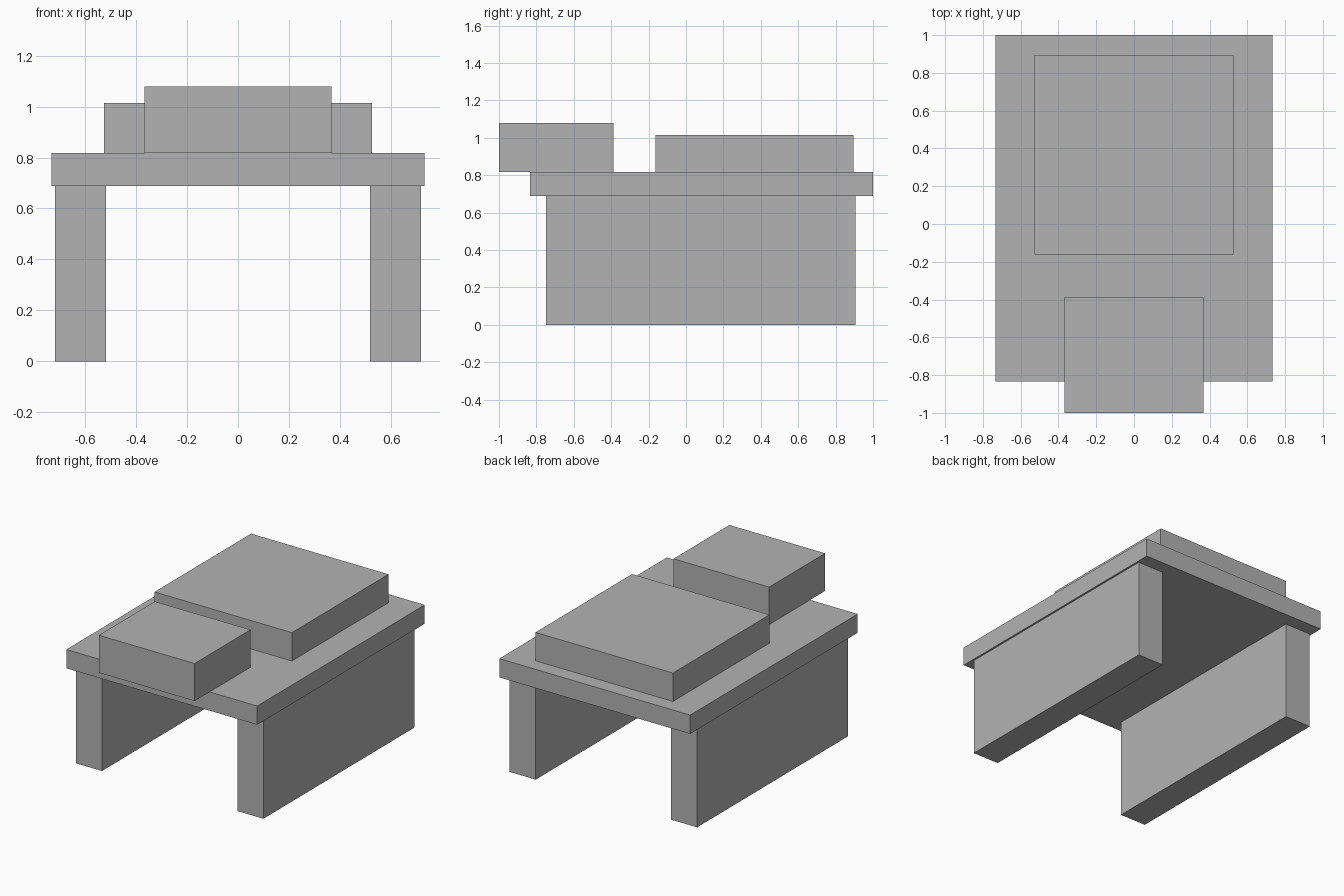
import bpy
from mathutils import Matrix, Vector
import bmesh

cube = bpy.data.objects.get("Cube")
if cube:
    bpy.data.objects.remove(cube, do_unlink=True)

# Single plain grey finish
grey = bpy.data.materials.new("plain_grey")
grey.use_nodes = True
colour = (0.45, 0.45, 0.45, 1)
grey.diffuse_color = colour
grey.node_tree.nodes["Principled BSDF"].inputs["Base Color"].default_value = colour


def box(name, x, y, z):
    """Box spanning the given (low, high) range on each axis."""
    spans = (x, y, z)
    size = Vector([high - low for low, high in spans])
    centre = Vector([(high + low) / 2 for low, high in spans])
    bm = bmesh.new()
    bmesh.ops.create_cube(bm, size=1, matrix=Matrix.Diagonal(size).to_4x4())
    mesh = bpy.data.meshes.new(name)
    bm.to_mesh(mesh)
    bm.free()
    mesh.materials.append(grey)
    obj = bpy.data.objects.new(name, mesh)
    obj.location = centre
    bpy.context.collection.objects.link(obj)
    return obj


LEG_TOP, SLAB_TOP = 0.688, 0.818

# Side panels that carry the slab
for name, side in (("left_leg_panel", 1), ("right_leg_panel", -1)):
    box(name, sorted((side * 0.519, side * 0.719)), (-0.749, 0.905), (0, LEG_TOP))

# Overhanging slab
box("table_slab", (-0.732, 0.732), (-0.835, 1), (LEG_TOP, SLAB_TOP))

# Large low block at the back, small taller block overhanging the front
box("rear_block", (-0.527, 0.527), (-0.162, 0.896), (SLAB_TOP, 1.015))
box("front_block", (-0.367, 0.367), (-1, -0.387), (SLAB_TOP, 1.078))
